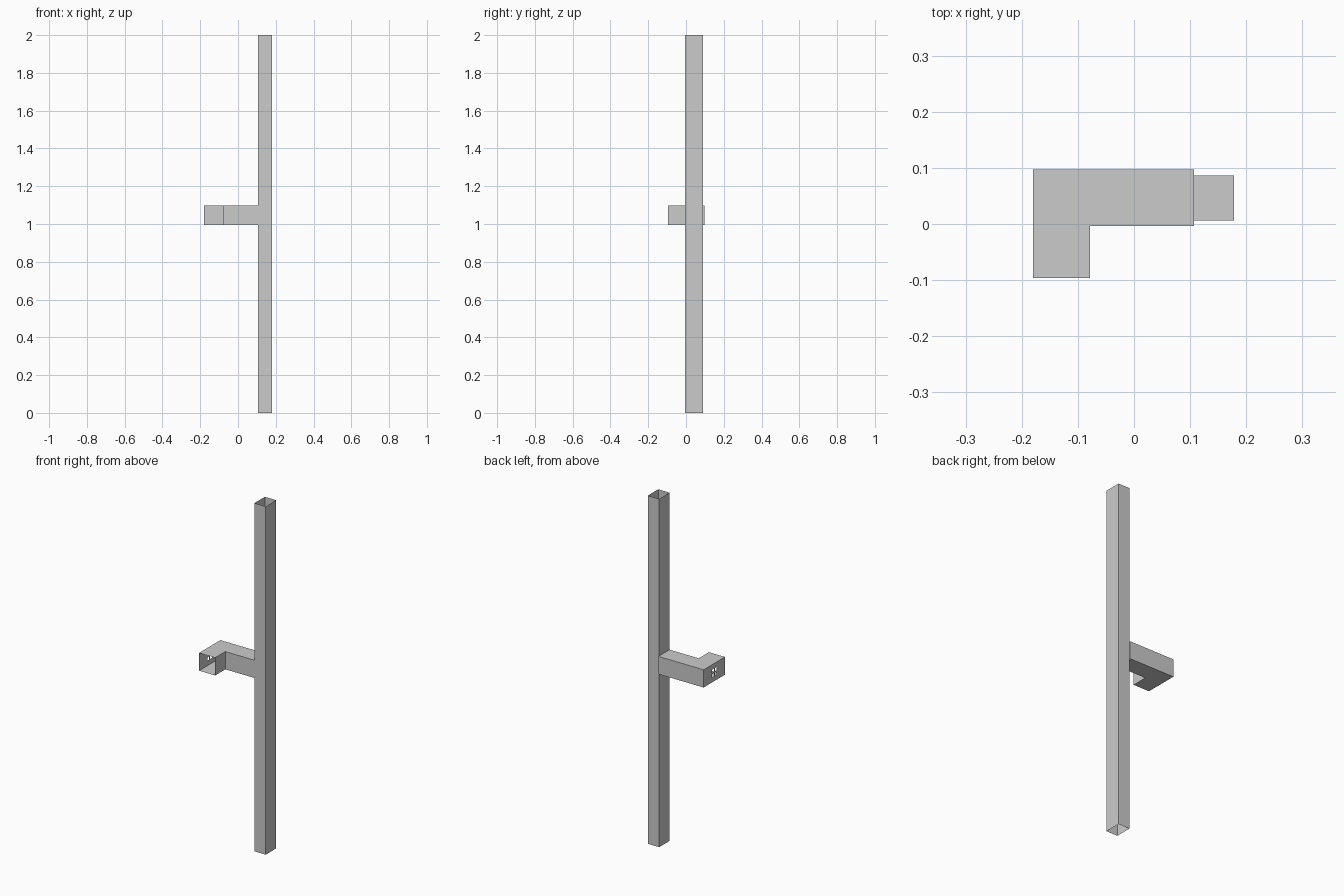
import bpy, bmesh

if "Cube" in bpy.data.objects:
    bpy.data.objects.remove(bpy.data.objects["Cube"])


def make_object(name, bm):
    bmesh.ops.remove_doubles(bm, verts=bm.verts, dist=1e-5)
    bmesh.ops.recalc_face_normals(bm, faces=bm.faces)
    mesh = bpy.data.meshes.new(name)
    bm.to_mesh(mesh)
    bm.free()
    obj = bpy.data.objects.new(name, mesh)
    bpy.context.collection.objects.link(obj)
    return obj


def face(bm, points):
    return bm.faces.new([bm.verts.new(p) for p in points])


def walls(bm, profile, z0, z1, skip=()):
    """Vertical sheet walls around a closed plan profile."""
    for i, (a, b) in enumerate(zip(profile, profile[1:] + profile[:1])):
        if i not in skip:
            face(bm, [(*a, z0), (*b, z0), (*b, z1), (*a, z1)])


# Upright: thin square tube, open at both ends
PX0, PX1, PY0, PY1 = 0.107, 0.179, -0.004, 0.091
bm = bmesh.new()
walls(bm, [(PX0, PY0), (PX1, PY0), (PX1, PY1), (PX0, PY1)], 0, 2)
make_object("upright_tube", bm)

# L-shaped arm: closed top and bottom, open front mouth
Z0, Z1 = 0.996, 1.098
plan = [(-0.18, -0.096), (-0.078, -0.096), (-0.078, -0.004),
        (0.107, -0.004), (0.107, 0.097), (-0.18, 0.097)]
bm = bmesh.new()
for z in (Z0, Z1):
    face(bm, [(x, y, z) for x, y in plan])
# skipped sides: mouth, joint end, drilled outer wall
walls(bm, plan, Z0, Z1, skip=(0, 2, 3, 5))
face(bm, [(-0.078, -0.004, Z0), (0.107, -0.004, Z0),
          (0.107, -0.004, Z1), (-0.078, -0.004, Z1)])

# Outer wall with four fixing holes
ys = [-0.096, -0.02, -0.004, 0.004, 0.02, 0.097]
zs = [Z0, 1.025, 1.043, 1.051, 1.069, Z1]
for i in range(5):
    for j in range(5):
        if i in (1, 3) and j in (1, 3):
            continue
        face(bm, [(-0.18, ys[i], zs[j]), (-0.18, ys[i + 1], zs[j]),
                  (-0.18, ys[i + 1], zs[j + 1]), (-0.18, ys[i], zs[j + 1])])

# Joint end: stepped inwards, then pushed into the upright as a tenon
end = face(bm, [(0.107, -0.004, Z0), (0.107, 0.097, Z0),
                (0.107, 0.097, Z1), (0.107, -0.004, Z1)])
bm.normal_update()
bmesh.ops.inset_region(bm, faces=[end], thickness=0.0145, use_boundary=True)
ext = bmesh.ops.extrude_face_region(bm, geom=[end])
bmesh.ops.translate(bm, vec=(0.0715, 0, 0),
                    verts=[v for v in ext["geom"] if isinstance(v, bmesh.types.BMVert)])
if end.is_valid:
    bm.faces.remove(end)
make_object("bracket_arm", bm)
